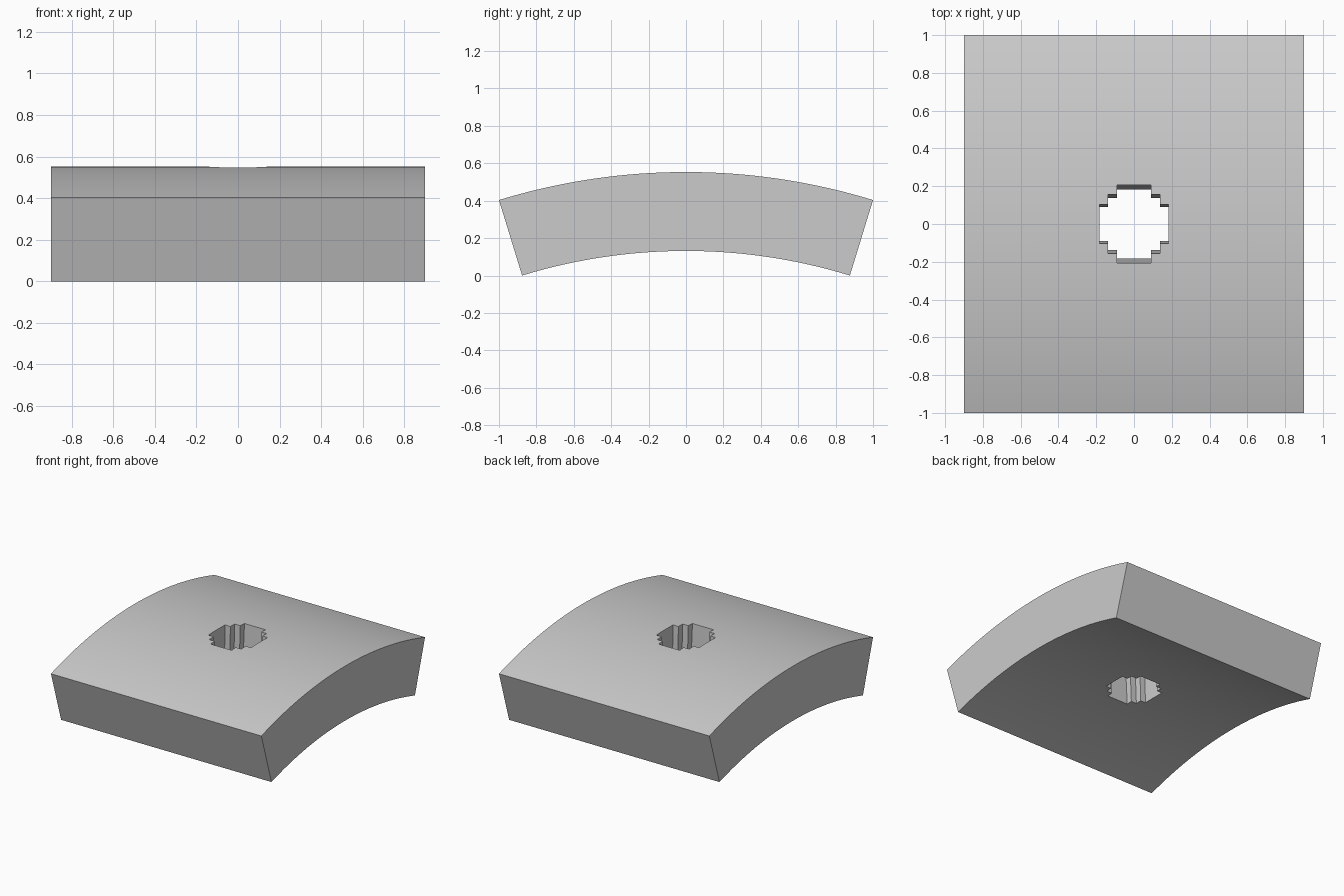
import bpy
import bmesh
import math

if "Cube" in bpy.data.objects:
    bpy.data.objects.remove(bpy.data.objects["Cube"], do_unlink=True)

# Plain grey material
grey = bpy.data.materials.new("light_grey")
grey.use_nodes = True
colour = (0.6, 0.6, 0.6, 1)
grey.diffuse_color = colour
grey.node_tree.nodes["Principled BSDF"].inputs["Base Color"].default_value = colour

INNER, OUTER = 2.988, 3.41
HALF_ANGLE = math.asin(1 / OUTER)
CENTRE_Z = -INNER * math.cos(HALF_ANGLE)
HALF_WIDTH = 0.9
STEPS = [0.09, 0.137, 0.182]          # stepped hole, measured on the inner arc


def mirrored(values):
    return [-v for v in reversed(values)] + values


# Grid lines across the width and along the arc
half_arc = INNER * HALF_ANGLE
segments = 24
arc_lines = STEPS + [STEPS[-1] + (half_arc - STEPS[-1]) * i / segments
                     for i in range(1, segments + 1)]
xs = mirrored(STEPS + [HALF_WIDTH])
# extra lines keep the arc smooth between the hole edges
ys = mirrored([0.045] + arc_lines)
ys.insert(len(ys) // 2, 0.0)


def in_hole(x, y):
    x, y = abs(x), abs(y)
    return any(x < a and y < b for a, b in zip(STEPS, reversed(STEPS)))


# Flat sheet with the stepped hole left open
bm = bmesh.new()
grid = [[bm.verts.new((x, y, 0)) for y in ys] for x in xs]
for i in range(len(xs) - 1):
    for j in range(len(ys) - 1):
        if not in_hole((xs[i] + xs[i + 1]) / 2, (ys[j] + ys[j + 1]) / 2):
            bm.faces.new((grid[i][j], grid[i + 1][j],
                          grid[i + 1][j + 1], grid[i][j + 1]))
loose = [v for v in bm.verts if not v.link_faces]
bmesh.ops.delete(bm, geom=loose, context="VERTS")

# Thicken, then bend around the x axis
result = bmesh.ops.extrude_face_region(bm, geom=bm.faces[:], use_keep_orig=True)
for item in result["geom"]:
    if isinstance(item, bmesh.types.BMVert):
        item.co.z = OUTER - INNER
for v in bm.verts:
    angle, radius = v.co.y / INNER, INNER + v.co.z
    v.co.y = radius * math.sin(angle)
    v.co.z = CENTRE_Z + radius * math.cos(angle)
bmesh.ops.recalc_face_normals(bm, faces=bm.faces[:])

mesh = bpy.data.meshes.new("curved_slab")
bm.to_mesh(mesh)
bm.free()
mesh.materials.append(grey)
slab = bpy.data.objects.new("curved_slab", mesh)
bpy.context.collection.objects.link(slab)

# Smooth arcs with crisp edges
bpy.ops.object.select_all(action="DESELECT")
slab.select_set(True)
bpy.context.view_layer.objects.active = slab
bpy.ops.object.shade_smooth_by_angle(angle=math.radians(30))
